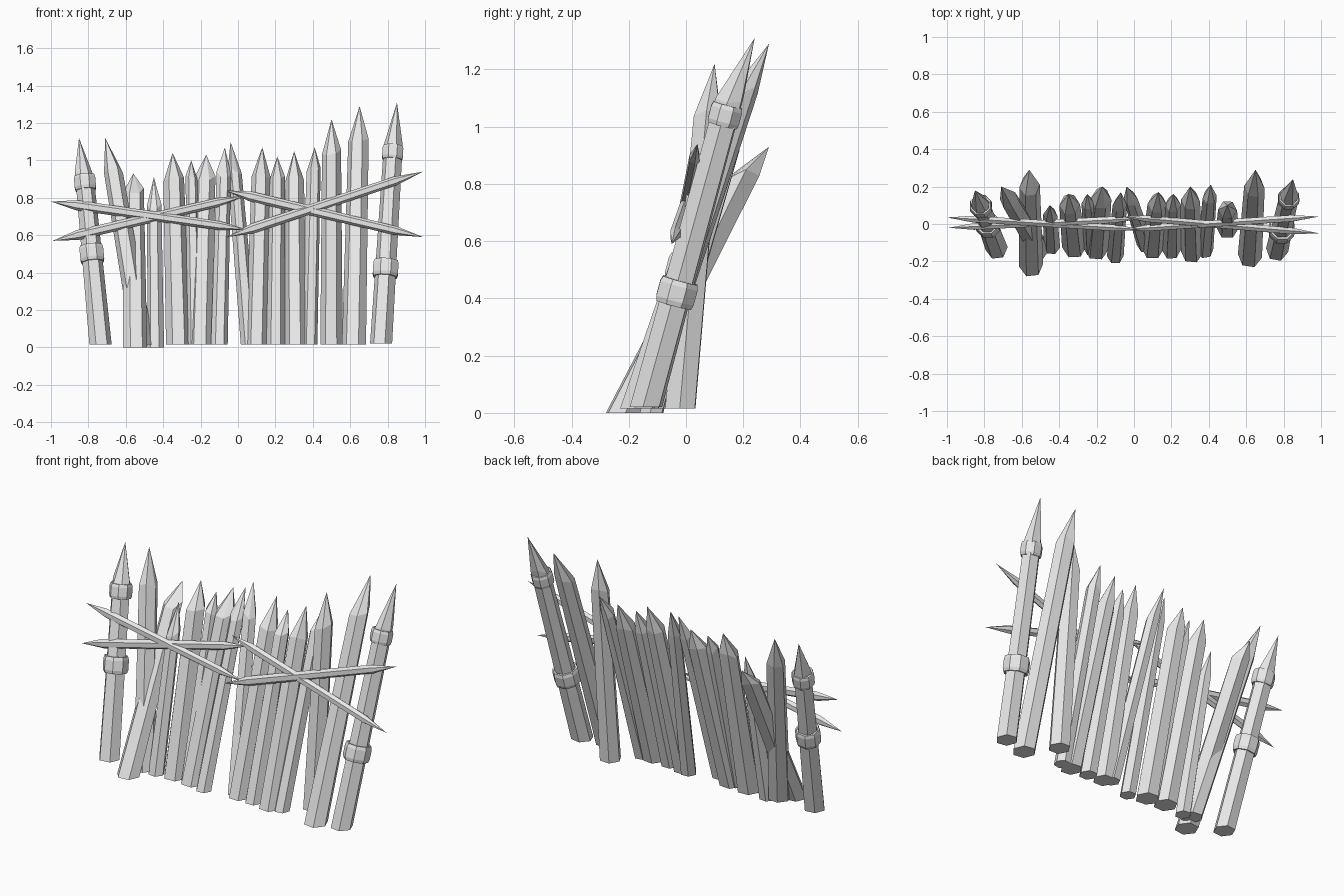
import bpy
import bmesh
import math
import random
from mathutils import Vector

random.seed(4)

if "Cube" in bpy.data.objects:
    bpy.data.objects.remove(bpy.data.objects["Cube"])

wood = bpy.data.materials.new("pale grey wood")
wood.use_nodes = True
wood.diffuse_color = (0.8, 0.8, 0.8, 1)
wood.node_tree.nodes["Principled BSDF"].inputs["Base Color"].default_value = (0.8, 0.8, 0.8, 1)


def finish(bm, name):
    bmesh.ops.recalc_face_normals(bm, faces=bm.faces)
    mesh = bpy.data.meshes.new(name)
    bm.to_mesh(mesh)
    bm.free()
    mesh.materials.append(wood)
    obj = bpy.data.objects.new(name, mesh)
    bpy.context.scene.collection.objects.link(obj)
    return obj


def ring(bm, centre, u, v, sides, turn=0.0):
    """Polygon of vertices around a centre, spanned by the vectors u and v."""
    angles = [turn + math.tau * i / sides for i in range(sides)]
    return [bm.verts.new(centre + u * math.cos(a) + v * math.sin(a)) for a in angles]


def bridge(bm, a, b):
    n = len(a)
    for i in range(n):
        bm.faces.new((a[i], a[(i + 1) % n], b[(i + 1) % n], b[i]))


def cone(bm, loop, tip):
    point = bm.verts.new(tip)
    for i in range(len(loop)):
        bm.faces.new((loop[i], loop[(i + 1) % len(loop)], point))


def stake(name, base, shoulder_z, tip, width):
    """Leaning hexagonal log, cut level at the ground and sharpened on top."""
    bm = bmesh.new()
    base, tip = Vector(base), Vector(tip)
    part = (shoulder_z - base.z) / (tip.z - base.z)
    shoulder = base + (tip - base) * part * 0.92
    shoulder.z = shoulder_z
    r = width / 2
    turn = random.uniform(-0.2, 0.2)
    x, y = Vector((1, 0, 0)), Vector((0, 1, 0))
    bottom = ring(bm, base, x * r, y * r, 6, turn)
    top = ring(bm, shoulder, x * r * 0.85, y * r * 0.88, 6, turn)
    for v in top:
        v.co.z += random.uniform(-0.02, 0.02)
    bm.faces.new(bottom)
    bridge(bm, bottom, top)
    cone(bm, top, tip)
    finish(bm, name)
    return base, shoulder


def band(name, axis, z, radius, height):
    """Chamfered eight-sided collar around a post."""
    base, top = axis
    centre = base.lerp(top, (z - base.z) / (top.z - base.z))
    d = (top - base).normalized()
    u = d.cross(Vector((0, 1, 0))).normalized()
    v = d.cross(u)
    h = height / 2
    profile = [(0.78, -h), (0.92, -h), (1, -h * 0.6), (1, h * 0.6), (0.92, h), (0.78, h)]
    bm = bmesh.new()
    loops = [ring(bm, centre + d * o, u * radius * k, v * radius * k, 8, math.pi / 8)
             for k, o in profile]
    for i in range(len(loops)):
        bridge(bm, loops[i], loops[(i + 1) % len(loops)])
    finish(bm, name)


def rail(name, start, end):
    """Thin pole sharpened at both ends."""
    bm = bmesh.new()
    start, end = Vector(start), Vector(end)
    d = (end - start).normalized()
    v = d.cross(Vector((0, 1, 0))).normalized()
    u = d.cross(v)
    loops = [ring(bm, start.lerp(end, t), u * 0.02, v * r, 6, math.pi / 6)
             for t, r in ((0.13, 0.027), (0.5, 0.026), (0.86, 0.024))]
    bridge(bm, loops[0], loops[1])
    bridge(bm, loops[1], loops[2])
    cone(bm, loops[0], start)
    cone(bm, loops[2], end)
    finish(bm, name)


# Wall stakes: base x, base y, shoulder z, tip x, tip y, tip z, width
stakes = [
    (-0.51, -0.13, 0.95, -0.71, 0.2, 1.12, 0.12),
    (-0.55, -0.22, 0.84, -0.56, 0.29, 0.93, 0.13),
    (-0.44, -0.12, 0.75, -0.45, 0.1, 0.91, 0.09),
    (-0.32, -0.12, 0.9, -0.35, 0.16, 1.04, 0.13),
    (-0.23, -0.13, 0.9, -0.25, 0.16, 1, 0.08),
    (-0.2, -0.13, 0.9, -0.17, 0.2, 1.03, 0.13),
    (-0.1, -0.17, 0.93, -0.07, 0.17, 1.07, 0.09),
    (0.06, -0.11, 0.94, -0.04, 0.2, 1.1, 0.09),
    (0.1, -0.13, 0.92, 0.13, 0.17, 1.07, 0.12),
    (0.2, -0.14, 0.9, 0.21, 0.16, 1.02, 0.1),
    (0.31, -0.15, 0.9, 0.3, 0.2, 1.05, 0.12),
    (0.38, -0.14, 0.95, 0.41, 0.21, 1.07, 0.09),
    (0.5, -0.02, 1.04, 0.5, 0.1, 1.22, 0.12),
    (0.62, -0.17, 1.12, 0.65, 0.29, 1.29, 0.13),
]
for i, (bx, by, sz, tx, ty, tz, w) in enumerate(stakes):
    bz = 0.0 if i in (1, 2) else 0.015
    stake(f"wall_stake_{i + 1}", (bx, by, bz), sz, (tx, ty, tz), w)

# End posts with their collars
right_post = stake("right_end_post", (-0.735, -0.13, 0.015), 0.92, (-0.85, 0.18, 1.12), 0.12)
left_post = stake("left_end_post", (0.765, -0.14, 0.02), 1.1, (0.85, 0.24, 1.31), 0.12)
band("right_lower_collar", right_post, 0.5, 0.069, 0.09)
band("right_upper_collar", right_post, 0.88, 0.062, 0.08)
band("left_lower_collar", left_post, 0.42, 0.073, 0.09)
band("left_upper_collar", left_post, 1.04, 0.06, 0.075)

# Crossed rails on the front
rail("right_falling_rail", (-1, 0.035, 0.78), (0.05, -0.03, 0.63))
rail("right_rising_rail", (-0.99, -0.02, 0.57), (0.04, 0.03, 0.81))
rail("left_falling_rail", (-0.07, 0.04, 0.84), (0.99, -0.05, 0.59))
rail("left_rising_rail", (-0.06, -0.03, 0.59), (0.99, 0.04, 0.94))
